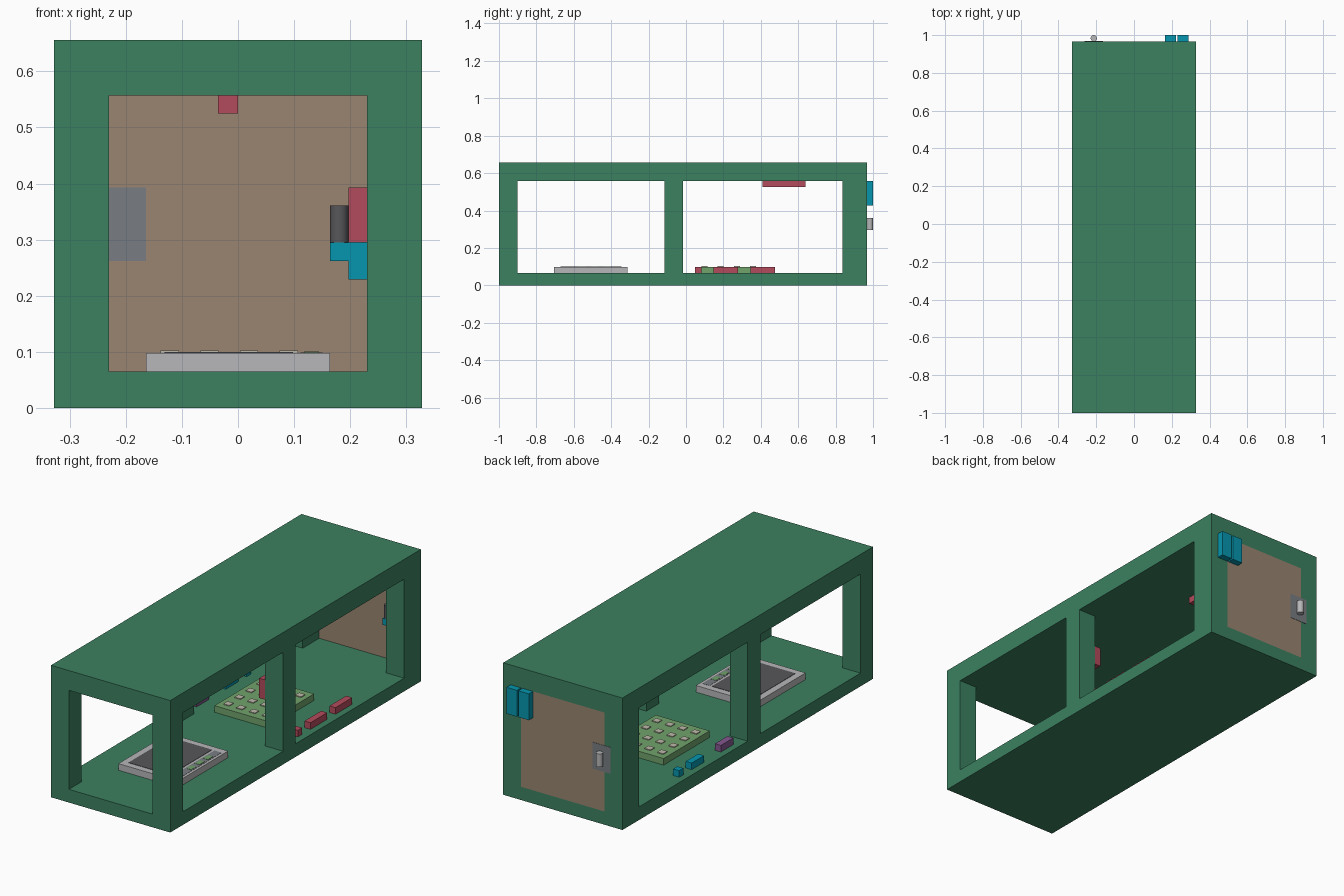
import bpy

if "Cube" in bpy.data.objects:
    bpy.data.objects.remove(bpy.data.objects["Cube"])

U = 2 / 61                      # grid step the whole model is laid out on


def material(name, r, g, b):
    m = bpy.data.materials.new(name)
    m.diffuse_color = [(c / 255) ** 2.2 for c in (r, g, b)] + [1]
    m.use_nodes = True
    m.node_tree.nodes["Principled BSDF"].inputs["Base Color"].default_value = m.diffuse_color
    return m


GREEN = material("green_paint", 62, 128, 97)
WOOD = material("wood", 152, 132, 112)
RED = material("red", 178, 76, 92)
TEAL = material("teal", 14, 148, 172)
PURPLE = material("purple", 130, 88, 142)
MOSS = material("light_green", 112, 162, 108)
PALE = material("pale_grey", 182, 182, 184)
DARK = material("dark_grey", 88, 88, 92)
STEEL = material("steel", 120, 125, 130)
KEY = material("key_beige", 188, 184, 168)


def finish(name, mat):
    ob = bpy.context.object
    ob.name = name
    ob.data.materials.append(mat)
    return ob


def box(name, x, y, z, mat):
    """Box from (min, max) ranges in grid steps; y counts from the front face."""
    r = [[v * U for v in x], [v * U - 1 for v in y], [v * U for v in z]]
    bpy.ops.mesh.primitive_cube_add(size=1, location=[(a + b) / 2 for a, b in r])
    ob = bpy.context.object
    ob.scale = [b - a for a, b in r]
    bpy.ops.object.transform_apply(location=False, rotation=False, scale=True)
    return finish(name, mat)


def rod(name, x, y, z0, z1, mat):
    bpy.ops.mesh.primitive_cylinder_add(
        vertices=24, radius=U / 2, depth=(z1 - z0) * U,
        location=(x * U, y * U - 1, (z0 + z1) / 2 * U))
    ob = finish(name, mat)
    bpy.ops.object.shade_smooth_by_angle()
    return ob


# Room shell: solid block with a lengthwise tunnel and two windows per side
shell = box("room_shell", (-10, 10), (0, 60), (0, 20), GREEN)
for x, y in (((-7, 7), (-2, 62)), ((-12, 12), (3, 27)), ((-12, 12), (30, 56))):
    cutter = box("cutter", x, y, (2, 17), GREEN)
    cutter.hide_render = True
    bpy.context.view_layer.objects.active = shell
    mod = shell.modifiers.new("opening", "BOOLEAN")
    mod.operation, mod.solver, mod.object = "DIFFERENCE", "EXACT", cutter
    bpy.ops.object.modifier_apply(modifier=mod.name)
    bpy.data.objects.remove(cutter)

# Back door with lock plate, handle and two outside boxes
box("door_panel", (-7, 7), (59.94, 60), (2, 17), WOOD)
box("lock_plate", (-8, -5), (59.9, 60.05), (8, 12), STEEL)
rod("door_handle", -6.5, 60.5, 9, 11, PALE)
for i, x in enumerate((5, 7)):
    box(f"outside_box_{i}", (x, x + 1.77), (60, 61), (13, 17), TEAL)

# Bracketed lamp beside the door, inside
box("lamp_wall_mount", (6, 7), (58, 59), (7, 9), TEAL)
box("lamp_arm", (5, 6), (58, 59), (8, 9), TEAL)
rod("lamp_tube", 5.5, 58.5, 9, 11, DARK)

# Red boxes on the middle pillar, on the ceiling and along the floor
box("pillar_box", (6, 7), (27, 30), (9, 12), RED)
box("ceiling_box", (-1.1, 0), (43, 50), (16, 17), RED)
for i, y in enumerate(((32, 33), (35, 39), (41, 45))):
    box(f"floor_box_right_{i}", (8, 9), y, (2, 3), RED)

# Small boxes on the left window sill
for i, (y, mat) in enumerate((((32, 35), PURPLE), ((39, 42), TEAL), ((44, 45), TEAL))):
    box(f"floor_box_left_{i}", (-9, -8), y, (2, 3), mat)

# Grey screen slab in the front bay, with a button strip
box("screen_slab", (-5, 5), (9, 21), (2, 3), PALE)
box("screen", (-4, 3), (10, 20), (2.95, 3.05), DARK)
box("button_strip", (3.4, 4.6), (10, 20), (2.95, 3.03), STEEL)
for i in range(3):
    y = 13 + 2 * i
    box(f"screen_button_{i}", (3.6, 4.4), (y, y + 1.2), (2.95, 3.07), MOSS)

# Green key pad in the rear bay
box("key_pad", (-5, 4), (32, 43), (2, 3), MOSS)
for i in range(4):
    for j in range(4):
        x, y = -4.2 + 2.15 * i, 33 + 2.65 * j
        box(f"key_{i}_{j}", (x, x + 1), (y, y + 1), (2.95, 3.12), KEY)
